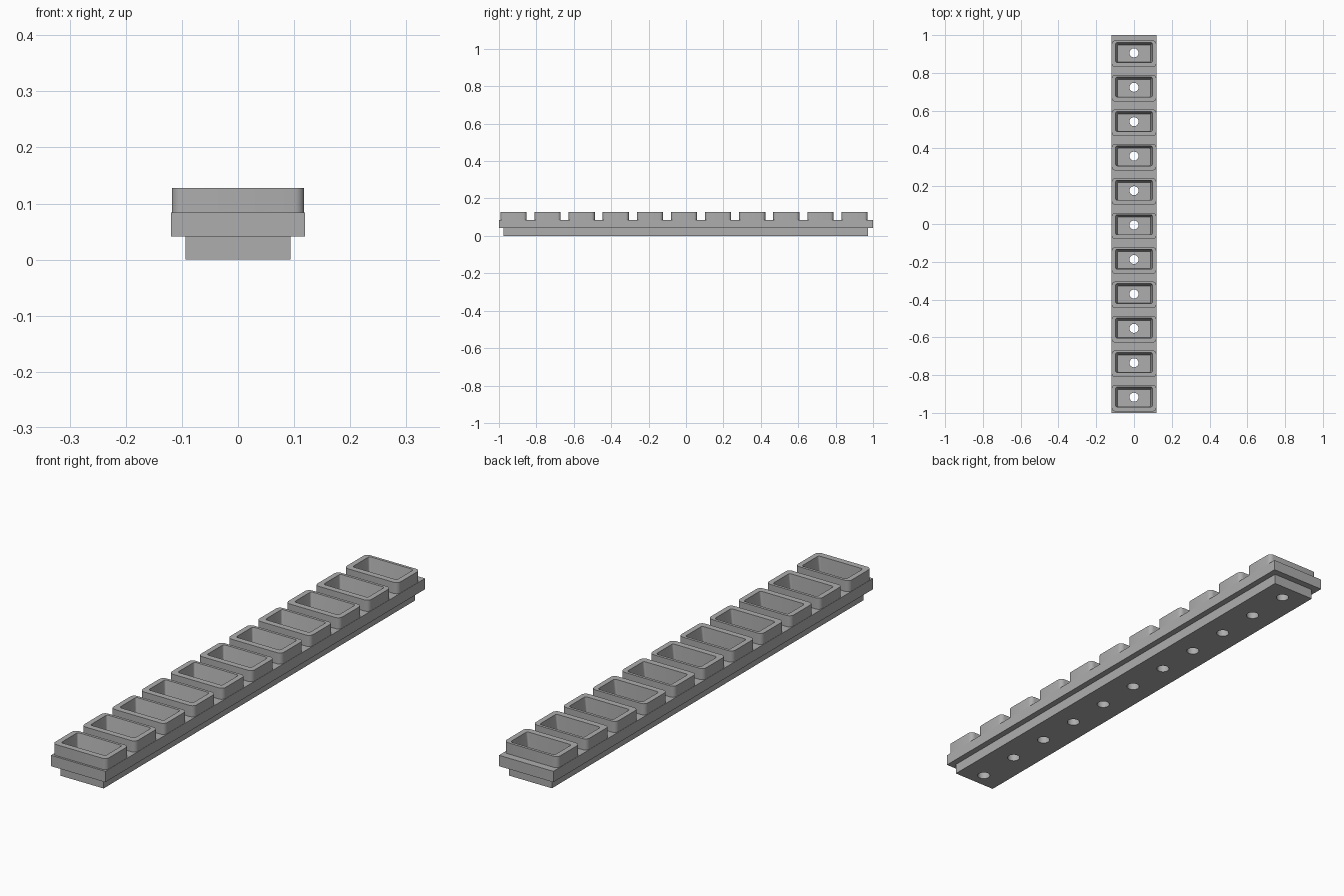
import bpy, bmesh, math

# Remove the default object
cube = bpy.data.objects.get("Cube")
if cube:
    bpy.data.objects.remove(cube, do_unlink=True)

grey = bpy.data.materials.new("light grey")
grey.use_nodes = True
COLOUR = (0.42, 0.42, 0.42, 1)
grey.diffuse_color = COLOUR
grey.node_tree.nodes["Principled BSDF"].inputs["Base Color"].default_value = COLOUR

COUNT, PITCH, FIRST = 11, 0.1823, -0.922
centres = [FIRST + i * PITCH for i in range(COUNT)]


def finish(name, bm):
    bmesh.ops.recalc_face_normals(bm, faces=bm.faces)
    mesh = bpy.data.meshes.new(name)
    bm.to_mesh(mesh)
    bm.free()
    mesh.materials.append(grey)
    obj = bpy.data.objects.new(name, mesh)
    bpy.context.collection.objects.link(obj)
    return obj


def rounded(x0, x1, y0, y1, r, steps=5):
    """Outline of a rounded rectangle, counter-clockwise."""
    pts = []
    corners = [(x1 - r, y1 - r), (x0 + r, y1 - r), (x0 + r, y0 + r), (x1 - r, y0 + r)]
    for k, (cx, cy) in enumerate(corners):
        for s in range(steps + 1):
            a = math.pi / 2 * (k + s / steps)
            pts.append((cx + r * math.cos(a), cy + r * math.sin(a)))
    return pts


def loft(bm, rings):
    """Solid through matching outlines, given as (outline, z)."""
    loops = [[bm.verts.new((x, y, z)) for x, y in pts] for pts, z in rings]
    n = len(loops[0])
    for low, high in zip(loops, loops[1:]):
        for i in range(n):
            j = (i + 1) % n
            bm.faces.new((low[i], low[j], high[j], high[i]))
    bm.faces.new(loops[0][::-1])
    bm.faces.new(loops[-1])


def box(name, x0, x1, y0, y1, z0, z1):
    bm = bmesh.new()
    pts = [(x0, y0), (x1, y0), (x1, y1), (x0, y1)]
    loft(bm, [(pts, z0), (pts, z1)])
    return finish(name, bm)


def cut(target, cutter):
    mod = target.modifiers.new("cut", "BOOLEAN")
    mod.operation = "DIFFERENCE"
    mod.solver = "EXACT"
    mod.object = cutter
    cutter.hide_render = True
    cutter.hide_set(True)


# Stepped rail
foot = box("foot_strip", -0.094, 0.094, -0.975, 0.973, 0, 0.041)
rail = box("main_rail", -0.119, 0.119, -1, 1, 0.041, 0.084)

# Row of rounded cups standing on the rail
bm = bmesh.new()
for c in centres:
    outline = rounded(-0.118, 0.118, c - 0.070, c + 0.070, 0.018)
    loft(bm, [(outline, 0.084), (outline, 0.128)])
cups = finish("cups", bm)

# Pockets with drafted back and side walls
bm = bmesh.new()
for c in centres:
    top = rounded(-0.097, 0.097, c - 0.046, c + 0.059, 0.008)
    low = rounded(-0.088, 0.088, c - 0.044, c + 0.047, 0.006)
    loft(bm, [(low, 0.060), (top, 0.128), (top, 0.16)])
pockets = finish("pocket_cutter", bm)

# Drain holes through the floor of every pocket
bm = bmesh.new()
for c in centres:
    hole = rounded(-0.024, 0.024, c - 0.019, c + 0.029, 0.0239, 6)
    loft(bm, [(hole, -0.05), (hole, 0.075)])
holes = finish("hole_cutter", bm)

cut(cups, pockets)
cut(rail, pockets)
cut(rail, holes)
cut(foot, holes)

for obj in (cups, rail, foot):
    bpy.ops.object.select_all(action="DESELECT")
    obj.select_set(True)
    bpy.context.view_layer.objects.active = obj
    for mod in list(obj.modifiers):
        bpy.ops.object.modifier_apply(modifier=mod.name)
    bpy.ops.object.shade_smooth_by_angle(angle=math.radians(30))
for helper in (pockets, holes):
    bpy.data.objects.remove(helper, do_unlink=True)
